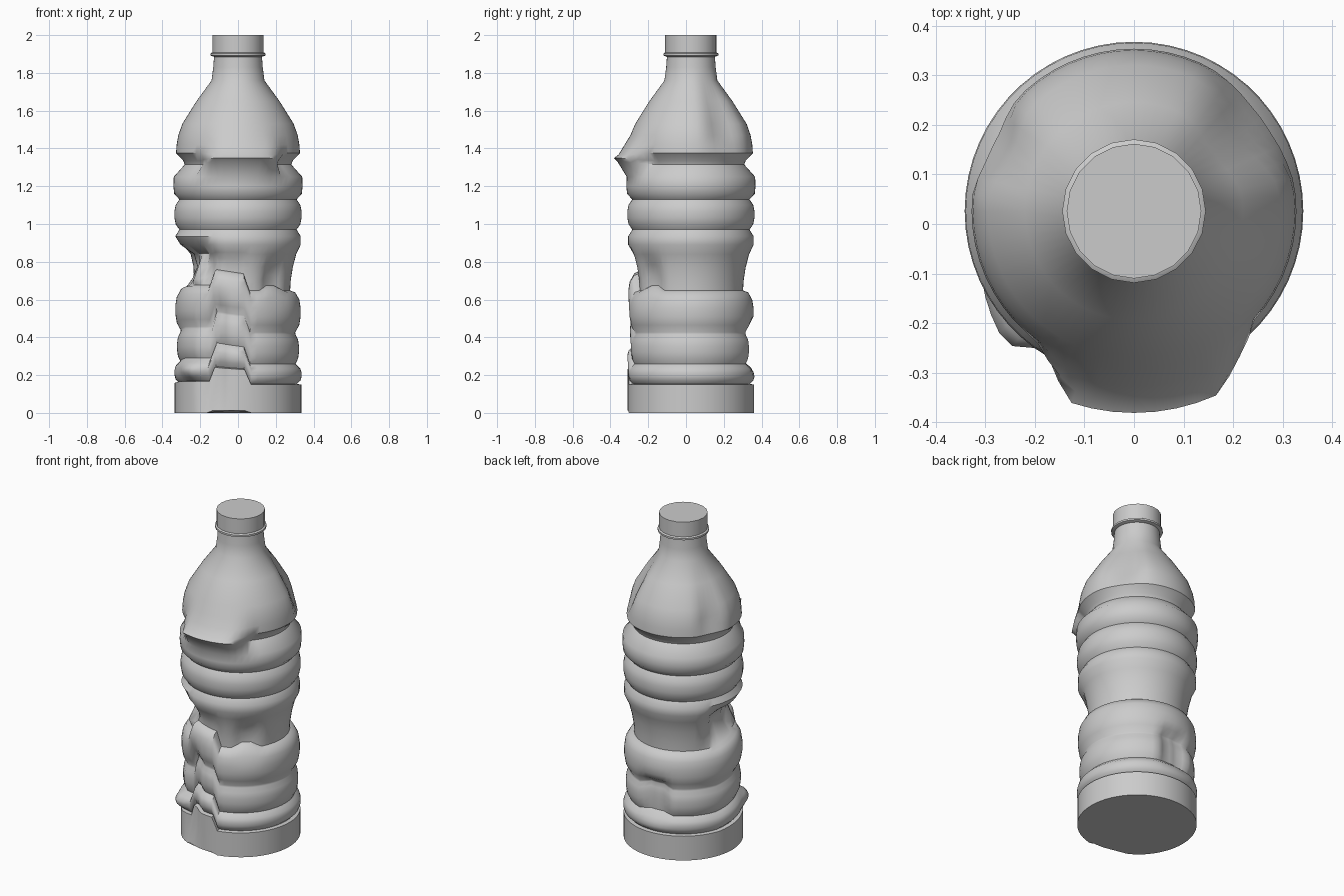
import bpy, bmesh, math

if "Cube" in bpy.data.objects:
    bpy.data.objects.remove(bpy.data.objects["Cube"])

CY = 0.026  # axis of the bottle in y


def plateau(x, lo, hi, soft):
    """1 between lo and hi, falling to 0 over the soft distance."""
    return max(0.0, min(1.0, 1 - max(lo - x, x - hi) / soft))


def rib(z0, z1, r, groove):
    """Rounded rib that ends in grooves at z0 and z1."""
    return [(r - groove * abs(2 * t - 1) ** 3, z0 + (z1 - z0) * t)
            for t in (.03, .2, .4, .6, .8, .97)]


# Ring profile (radius, z) from base to neck
PROFILE = [(.335, 0), (.335, .07), (.335, .15)]
PROFILE += rib(.15, .255, .337, .030)
PROFILE += rib(.255, .42, .323, .022)
PROFILE += rib(.42, .645, .332, .035)
PROFILE += [(.276, .648), (.279, .70), (.290, .77), (.308, .84), (.332, .89), (.332, .935)]
PROFILE += rib(.965, 1.135, .337, .032)
PROFILE += [(.338, 1.16), (.342, 1.20), (.340, 1.25), (.282, 1.315), (.290, 1.335),
            (.328, 1.375), (.325, 1.42), (.316, 1.47), (.295, 1.53), (.220, 1.65),
            (.140, 1.76), (.131, 1.83), (.127, 1.885)]

# Crumples: angle lo, hi, soft (degrees); z lo, hi, soft; radial push, vertical shift
DENTS = [
    (246, 276, 6, .17, .66, .2, 0, .085),           # raised front folds
    (204, 240, 42, .24, .66, .2, 0, .03),           # sloping front left folds
    (168, 228, 24, .74, .84, .08, -.075, 0),        # left waist dent
    (216, 222, 12, .71, .76, .05, .06, -.02),       # hanging left flap
    (222, 228, 18, .19, .22, .03, .03, 0),          # front left fin
    (240, 252, 12, .10, .45, .12, -.03, 0),         # lower front left crease
    (306, 318, 12, .66, .72, .1, -.025, .03),       # front right dent
    (84, 102, 12, .30, .40, .1, -.04, .02),         # lower back dent
    (252, 294, 24, 1.31, 1.335, .045, .09, .02),    # front shoulder fold
    (252, 300, 18, 1.37, 1.39, .09, .045, -.01),    # shoulder overhang
    (30, 42, 20, 1.48, 1.58, .14, -.04, 0),         # back right shoulder dent
    (150, 160, 14, 1.44, 1.50, .12, -.03, 0),       # back left shoulder dent
]


def lathe(name, profile, step, dents=(), cap_bottom=True, cap_top=True):
    bm = bmesh.new()
    rings = []
    for r, z in profile:
        ring = []
        for a in range(0, 360, step):
            rr, zz = r, z
            for a0, a1, asoft, z0, z1, zsoft, dr, dz in dents:
                w = plateau(a, a0, a1, asoft) * plateau(z, z0, z1, zsoft)
                rr += w * dr
                zz += w * dz
            t = math.radians(a)
            ring.append(bm.verts.new((rr * math.cos(t), rr * math.sin(t) + CY, zz)))
        rings.append(ring)
    n = len(rings[0])
    for lo, hi in zip(rings, rings[1:]):
        for i in range(n):
            j = (i + 1) % n
            bm.faces.new((lo[i], lo[j], hi[j], hi[i]))
    if cap_bottom:
        bm.faces.new(rings[0][::-1])
    if cap_top:
        bm.faces.new(rings[-1])
    me = bpy.data.meshes.new(name)
    bm.to_mesh(me)
    bm.free()
    ob = bpy.data.objects.new(name, me)
    bpy.context.collection.objects.link(ob)
    bpy.context.view_layer.objects.active = ob
    ob.select_set(True)
    bpy.ops.object.shade_smooth_by_angle(angle=math.radians(45))
    ob.select_set(False)
    return ob


# Crumpled body
lathe("bottle_body", PROFILE, 6, DENTS, cap_top=False)

# Neck ring and cap
lathe("neck_ring", [(.127, 1.885), (.145, 1.892), (.145, 1.903), (.134, 1.91)], 18)
lathe("cap", [(.136, 1.905), (.136, 2.0)], 18)
